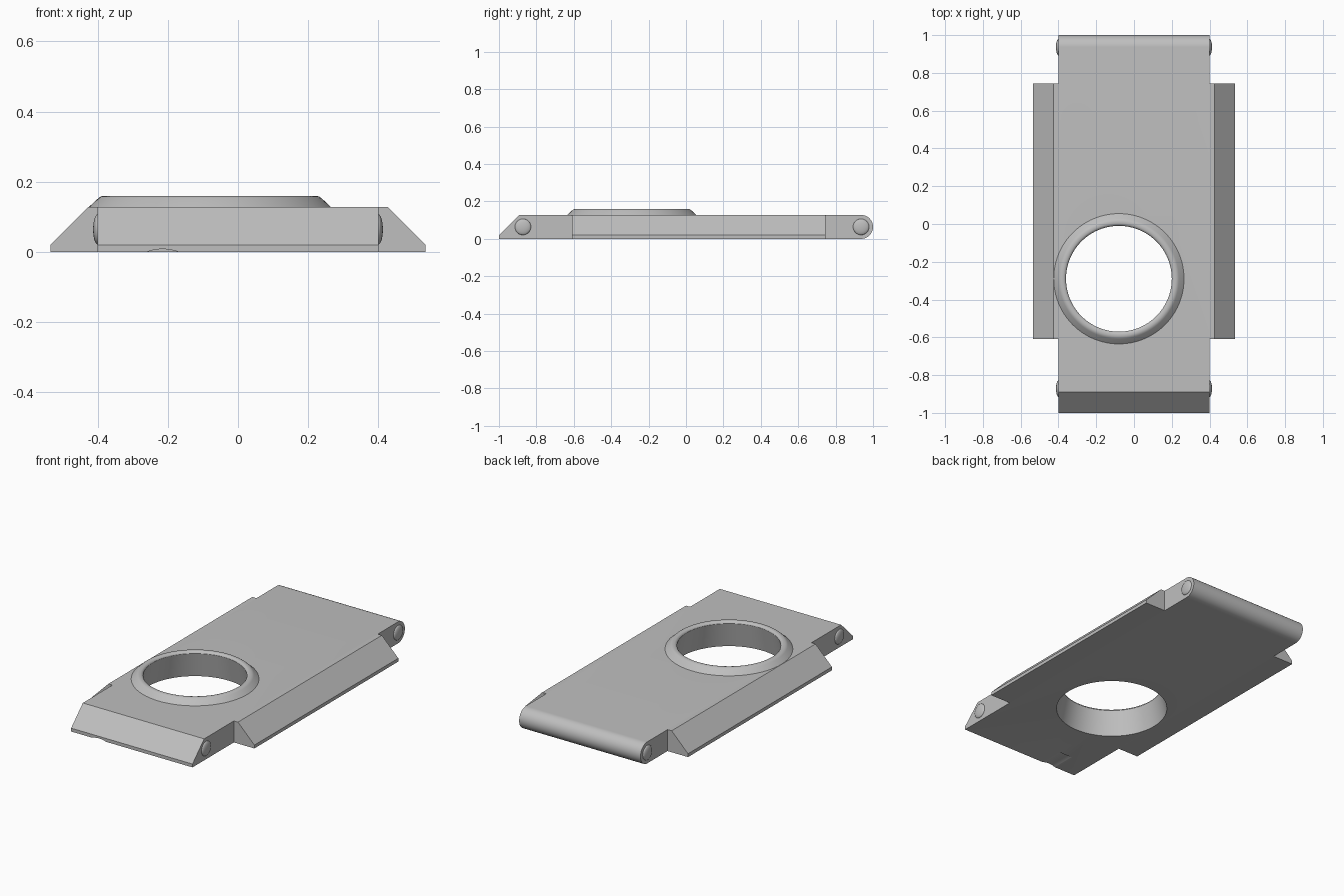
import bpy, bmesh, math
from mathutils import Matrix, Vector

if "Cube" in bpy.data.objects:
    bpy.data.objects.remove(bpy.data.objects["Cube"], do_unlink=True)

grey = bpy.data.materials.new("light_grey")
grey.use_nodes = True
grey.diffuse_color = (0.52, 0.52, 0.52, 1)
grey.node_tree.nodes["Principled BSDF"].inputs["Base Color"].default_value = (0.52, 0.52, 0.52, 1)

THICK = 0.128
HOLE = Vector((-0.08, -0.29, 0))


def finish(name, bm):
    bmesh.ops.recalc_face_normals(bm, faces=bm.faces)
    mesh = bpy.data.meshes.new(name)
    bm.to_mesh(mesh)
    bm.free()
    mesh.materials.append(grey)
    obj = bpy.data.objects.new(name, mesh)
    bpy.context.collection.objects.link(obj)
    return obj


def extrude(name, points, step):
    """Close a profile and extrude it along a vector."""
    bm = bmesh.new()
    face = bm.faces.new([bm.verts.new(p) for p in points])
    new = bmesh.ops.extrude_face_region(bm, geom=[face])["geom"]
    bmesh.ops.translate(bm, vec=step, verts=[v for v in new if isinstance(v, bmesh.types.BMVert)])
    return finish(name, bm)


def lathe(name, profile, center, steps=96):
    """Revolve a closed (radius, height) profile about z."""
    bm = bmesh.new()
    rings = []
    for i in range(steps):
        a = math.tau * i / steps
        rings.append([bm.verts.new(center + Vector((r * math.cos(a), r * math.sin(a), z)))
                      for r, z in profile])
    n = len(profile)
    for i in range(steps):
        p, q = rings[i], rings[(i + 1) % steps]
        for j in range(n):
            k = (j + 1) % n
            bm.faces.new((p[j], q[j], q[k], p[k]))
    return finish(name, bm)


def cone(name, r1, r2, depth, matrix):
    bm = bmesh.new()
    bmesh.ops.create_cone(bm, cap_ends=True, segments=96, radius1=r1, radius2=r2,
                          depth=depth, matrix=matrix)
    return finish(name, bm)


def cut(obj, cutter):
    mod = obj.modifiers.new("cut", 'BOOLEAN')
    mod.operation = 'DIFFERENCE'
    mod.solver = 'EXACT'
    mod.object = cutter
    cutter.hide_render = True
    bpy.context.view_layer.objects.active = obj
    bpy.ops.object.modifier_apply(modifier=mod.name)
    bpy.data.objects.remove(cutter, do_unlink=True)


# Main slab: bevelled front, rounded back
r = THICK / 2
side = [(-0.4, -1, 0), (-0.4, -1, 0.02), (-0.4, -0.89, THICK)]
for i in range(25):
    a = math.pi / 2 - math.pi * i / 24
    side.append((-0.4, 1 - r + r * math.cos(a), r + r * math.sin(a)))
slab = extrude("main_slab", side, (0.8, 0, 0))

# Tapered hole through the slab, wider underneath
slope = 0.03 / 0.148
low, high = -0.05, 0.2
cut(slab, cone("hole_cutter", 0.31 - slope * low, 0.31 - slope * high, high - low,
               Matrix.Translation(HOLE + Vector((0, 0, (low + high) / 2)))))

# Shallow thumb groove under the front edge
cut(slab, cone("groove_cutter", 0.13, 0.13, 0.2,
               Matrix.Translation((-0.215, -0.955, -0.122)) @ Matrix.Rotation(math.pi / 2, 4, 'X')))

# Raised rim around the hole
rim = lathe("hole_rim", [(0.31 - slope * THICK, THICK), (0.28, 0.148), (0.282, 0.153),
                         (0.287, 0.158), (0.294, 0.16), (0.303, 0.16), (0.311, 0.158),
                         (0.318, 0.153), (0.345, THICK)], HOLE)

parts = [slab, rim]
for s, label in ((1, "left"), (-1, "right")):
    # Sloped side wing
    wing = [(0.4, 0), (0.535, 0), (0.535, 0.02), (0.427, THICK), (0.4, THICK)]
    extrude(label + "_wing", [(s * x, -0.61, z) for x, z in wing], (0, 1.355, 0))
    # Domed pin heads
    for y, end in ((-0.872, "front"), (0.936, "back")):
        bm = bmesh.new()
        bmesh.ops.create_uvsphere(bm, u_segments=32, v_segments=16, radius=0.043,
                                  matrix=Matrix.Translation((s * 0.4, y, r))
                                  @ Matrix.Diagonal((0.3, 1, 1, 1)))
        parts.append(finish(label + "_" + end + "_pin", bm))

# Smooth the curved parts, keeping real edges sharp
bpy.ops.object.select_all(action='DESELECT')
for obj in parts:
    obj.select_set(True)
bpy.context.view_layer.objects.active = slab
bpy.ops.object.shade_smooth_by_angle(angle=math.radians(32))
